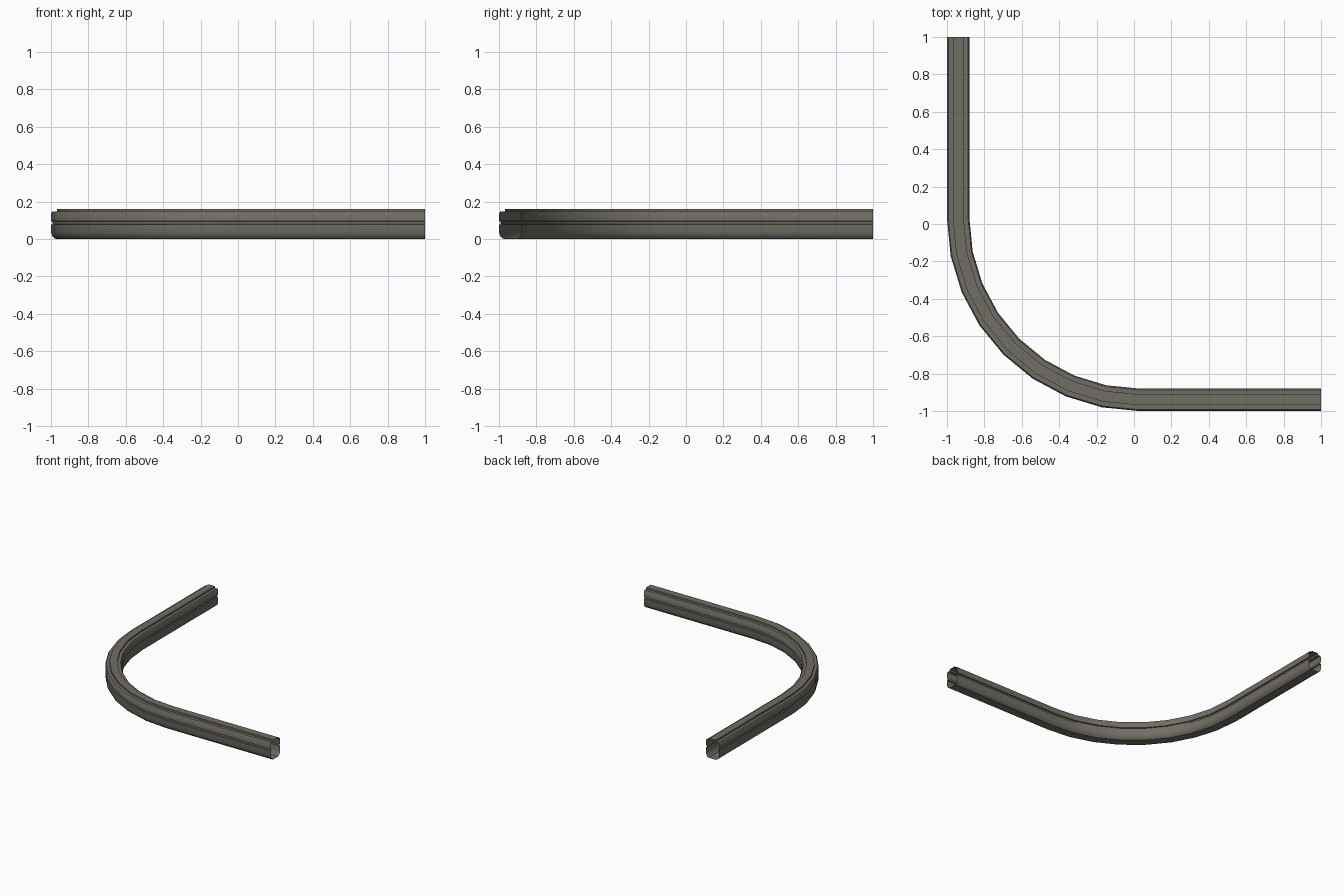
import bpy, bmesh, math

if "Cube" in bpy.data.objects:
    bpy.data.objects.remove(bpy.data.objects["Cube"])

# Right half of the rail cross-section: (offset to outer side, height)
HALF = [(0.035, 0.0), (0.051, 0.012), (0.06, 0.035), (0.06, 0.077),
        (0.051, 0.079), (0.051, 0.093), (0.06, 0.095), (0.06, 0.136),
        (0.053, 0.146), (0.029, 0.146), (0.029, 0.16)]
PROFILE = HALF + [(-u, z) for u, z in reversed(HALF)]

CENTRE, RADIUS, STEPS = 0.03, 0.97, 8

# Path: straight, quarter bend, straight; each station is (origin, outward direction)
stations = [((1.0, CENTRE), (0.0, -1.0))]
for i in range(STEPS + 1):
    t = math.radians(90 * i / STEPS)
    stations.append(((CENTRE, CENTRE), (-math.sin(t), -math.cos(t))))
stations.append(((CENTRE, 1.0), (-1.0, 0.0)))

# Sweep the profile into an open-ended hollow rail
bm = bmesh.new()
rings = []
for (ox, oy), (dx, dy) in stations:
    rings.append([bm.verts.new((ox + dx * (RADIUS + u), oy + dy * (RADIUS + u), z))
                  for u, z in PROFILE])
n = len(PROFILE)
for r0, r1 in zip(rings, rings[1:]):
    for j in range(n):
        k = (j + 1) % n
        bm.faces.new((r0[j], r0[k], r1[k], r1[j]))

mesh = bpy.data.meshes.new("curved_rail")
bm.to_mesh(mesh)
bm.free()
rail = bpy.data.objects.new("curved_rail", mesh)
bpy.context.collection.objects.link(rail)

# Single warm grey metal colour
mat = bpy.data.materials.new("warm_grey_metal")
mat.diffuse_color = (0.165, 0.155, 0.13, 1.0)
mat.use_nodes = True
mat.node_tree.nodes["Principled BSDF"].inputs["Base Color"].default_value = mat.diffuse_color
mesh.materials.append(mat)

# Smooth along the bend, sharp at the profile edges
bpy.context.view_layer.objects.active = rail
rail.select_set(True)
bpy.ops.object.shade_smooth_by_angle(angle=math.radians(35))
